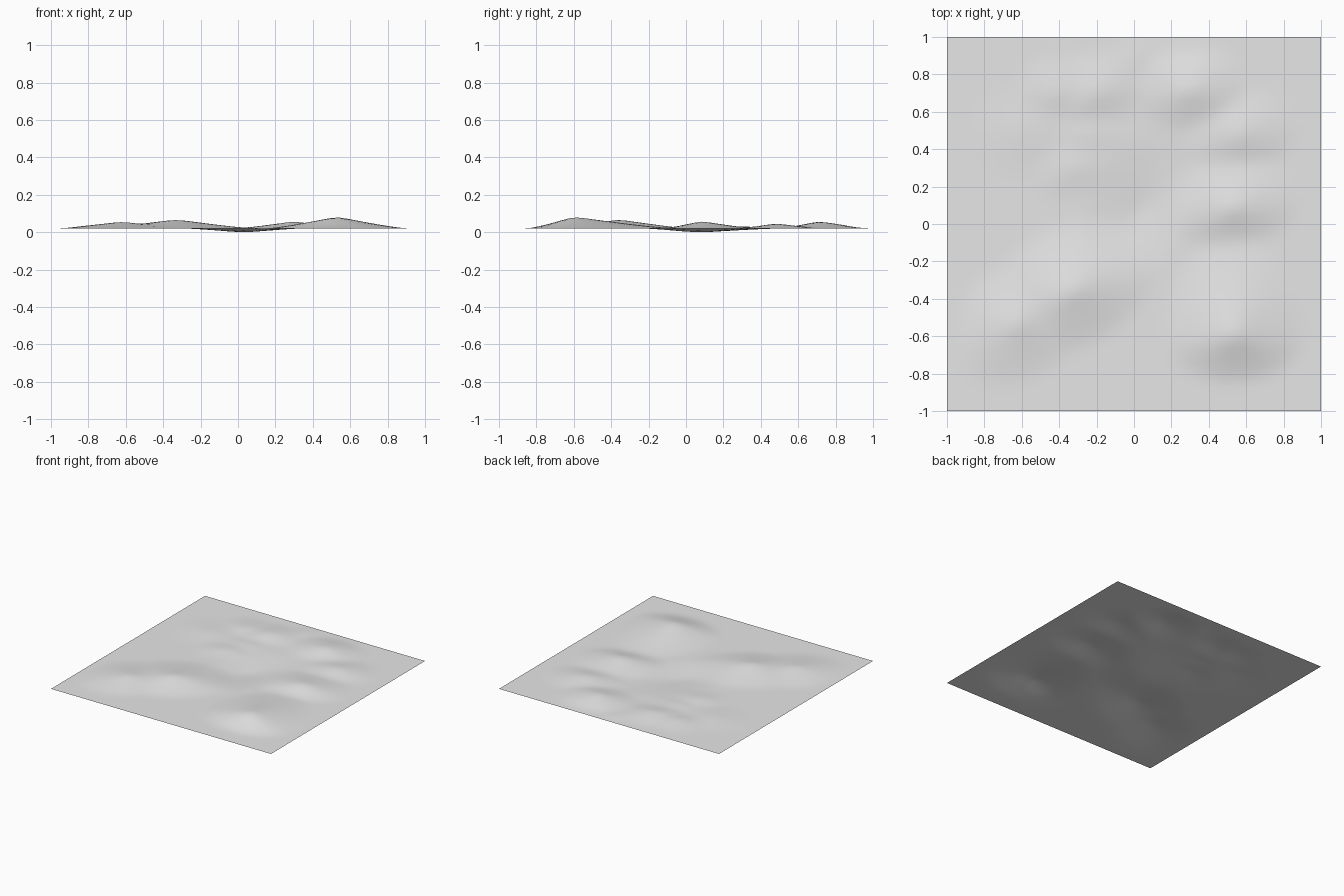
import bpy, bmesh, math

cube = bpy.data.objects.get("Cube")
if cube:
    bpy.data.objects.remove(cube, do_unlink=True)

BASE = 0.022

# Hills: x, y, height, turn in degrees, half length, near width, far width
HILLS = [
    (0.53, -0.60, 0.064, 0, 0.38, 0.25, 0.55),    # south-east peak
    (0.53, 0.08, 0.040, 8, 0.36, 0.20, 0.30),     # east peak
    (0.57, 0.48, 0.028, 10, 0.32, 0.20, 0.25),    # north-east peak
    (0.30, 0.71, 0.039, 0, 0.32, 0.22, 0.30),     # north peak
    (-0.33, -0.36, 0.049, 30, 0.48, 0.30, 0.36),  # long ridge
    (-0.62, -0.53, 0.037, 35, 0.40, 0.30, 0.32),  # ridge tail
    (-0.20, 0.70, 0.024, 20, 0.30, 0.18, 0.25),   # north-west knoll
    (-0.40, 0.70, 0.018, 0, 0.25, 0.16, 0.22),
    (0.00, 0.90, 0.010, 50, 0.25, 0.14, 0.16),
    (-0.32, 0.30, 0.013, 20, 0.25, 0.16, 0.18),   # low western mounds
    (-0.25, 0.47, 0.011, 0, 0.25, 0.14, 0.16),
    (-0.60, 0.50, 0.010, 0, 0.30, 0.25, 0.25),
]
PIT = (0.03, 0.08, -0.022, 60, 0.45, 0.28, 0.28)


def bump(x, y, cx, cy, height, turn, length, near, far):
    """Oval mound with a steeper near side."""
    a = math.radians(turn)
    u = (x - cx) * math.cos(a) + (y - cy) * math.sin(a)
    v = (y - cy) * math.cos(a) - (x - cx) * math.sin(a)
    d = math.hypot(u / length, v / (far if v > 0 else near))
    return height * max(0.0, 1 - d) ** 1.25


def ground(x, y):
    rise = max(bump(x, y, *h) for h in HILLS) + bump(x, y, *PIT)
    border = min(1.0, (1 - max(abs(x), abs(y))) / 0.15)
    return max(0.0, BASE + rise * border)


# Ground sheet
bm = bmesh.new()
bmesh.ops.create_grid(bm, x_segments=48, y_segments=48, size=1)
for v in bm.verts:
    v.co.z = ground(v.co.x, v.co.y)
# Soften the crests without moving the rim
inner = [v for v in bm.verts if not v.is_boundary]
bmesh.ops.smooth_vert(bm, verts=inner, factor=0.4, use_axis_z=True)
low = min(v.co.z for v in bm.verts)
for v in bm.verts:
    v.co.z -= low
for f in bm.faces:
    f.smooth = True

mesh = bpy.data.meshes.new("terrain")
bm.to_mesh(mesh)
bm.free()
terrain = bpy.data.objects.new("terrain", mesh)
bpy.context.collection.objects.link(terrain)

# Plain grey ground
grey = bpy.data.materials.new("light_grey")
grey.use_nodes = True
colour = (0.8, 0.8, 0.8, 1)
grey.diffuse_color = colour
grey.node_tree.nodes["Principled BSDF"].inputs["Base Color"].default_value = colour
mesh.materials.append(grey)
